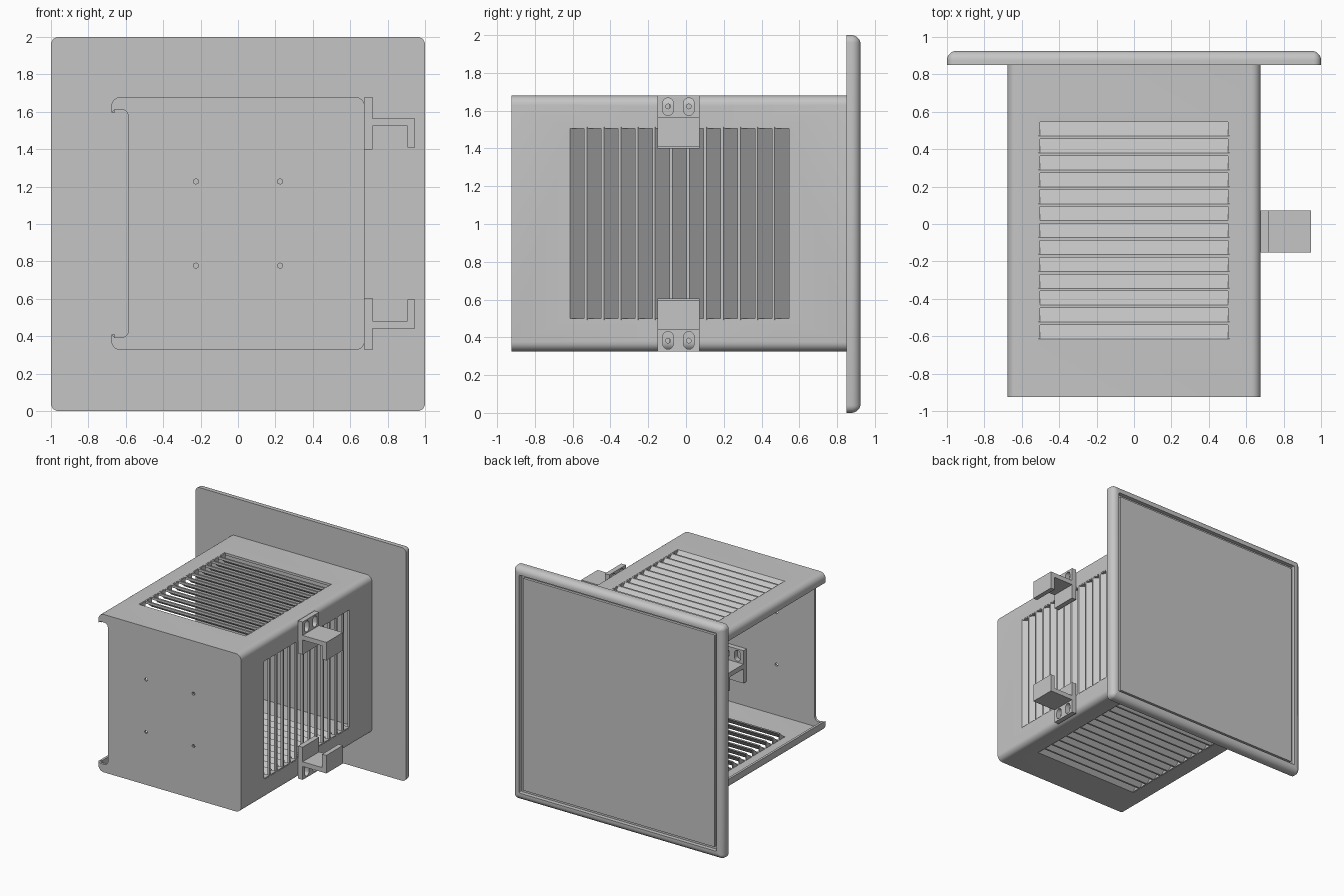
import bpy, bmesh
from math import sin, cos, pi, radians
from mathutils import Matrix

if "Cube" in bpy.data.objects:
    bpy.data.objects.remove(bpy.data.objects["Cube"])

grey = bpy.data.materials.new("light_grey_metal")
grey.use_nodes = True
grey.diffuse_color = (0.56, 0.56, 0.56, 1)
grey.node_tree.nodes["Principled BSDF"].inputs["Base Color"].default_value = (0.56, 0.56, 0.56, 1)

MID = 1.0025      # height of the housing axis
H = 0.677         # half width of the housing
FRONT, BACK = -0.925, 0.85
T = 0.02          # sheet thickness
parts = []


def arc(cx, cy, r, a0, a1, n=6):
    angles = [radians(a0 + (a1 - a0) * i / n) for i in range(n + 1)]
    return [(cx + r * cos(a), cy + r * sin(a)) for a in angles]


def rect(u0, u1, v0, v1):
    return [(u0, v0), (u1, v0), (u1, v1), (u0, v1)]


def place(u, v, w, axis):
    return {"X": (w, u, v), "Y": (u, w, v), "Z": (u, v, w)}[axis]


def add_prism(bm, pts, axis, a, b):
    low = [bm.verts.new(place(u, v, a, axis)) for u, v in pts]
    high = [bm.verts.new(place(u, v, b, axis)) for u, v in pts]
    bm.faces.new(low)
    bm.faces.new(high[::-1])
    for i in range(len(pts)):
        j = (i + 1) % len(pts)
        bm.faces.new((low[i], low[j], high[j], high[i]))


def finish(name, bm, matrix=Matrix()):
    bmesh.ops.recalc_face_normals(bm, faces=bm.faces[:])
    bm.transform(matrix)
    me = bpy.data.meshes.new(name)
    bm.to_mesh(me)
    bm.free()
    me.materials.append(grey)
    ob = bpy.data.objects.new(name, me)
    bpy.context.collection.objects.link(ob)
    parts.append(ob)
    return ob


def cut(ob, bm):
    """Subtract a bmesh from an object and discard the cutter."""
    cutter = finish("cutter", bm)
    parts.remove(cutter)
    cutter.hide_render = True
    mod = ob.modifiers.new("cut", "BOOLEAN")
    mod.object = cutter
    mod.solver = "EXACT"
    bpy.context.view_layer.objects.active = ob
    bpy.ops.object.modifier_apply(modifier=mod.name)
    bpy.data.objects.remove(cutter)


lift = Matrix.Translation((0, 0, MID))
sides = {"top": 0, "side": pi / 2, "bottom": pi}
slots = [-0.615 + 0.0904 * i for i in range(13)]
SLOT, REACH, DEPTH = 0.075, 0.51, 0.07


def outline(inset):
    """Rounded square, open on the left between two short lips."""
    c, r, e = H - 0.05, 0.05 - inset, H - inset
    path = [(-e, 0.593)]
    for cx, cz, a in ((-c, c, 180), (c, c, 90), (c, -c, 0), (-c, -c, -90)):
        path += arc(cx, cz, r, a, a - 90)
    return path + [(-e, -0.593)]


# Housing sheet wrapped round the bottom, side and top
bm = bmesh.new()
add_prism(bm, outline(0) + outline(T)[::-1], "Y", FRONT + T, BACK)
housing = finish("housing_shell", bm, lift)

# Slot openings in three walls and bracket screw holes
bm = bmesh.new()
for angle in sides.values():
    wall = bmesh.new()
    for y in slots:
        add_prism(wall, rect(-REACH, REACH, y, y + SLOT), "Z", H - 0.04, H + 0.02)
    wall.transform(lift @ Matrix.Rotation(angle, 4, "Y"))
    tmp = bpy.data.meshes.new("tmp")
    wall.to_mesh(tmp)
    wall.free()
    bm.from_mesh(tmp)
    bpy.data.meshes.remove(tmp)
for y in (-0.095, 0.015):
    for z in (-0.62, 0.62):
        add_prism(bm, arc(y, MID + z, 0.013, 0, 315, 7), "X", H - 0.05, H + 0.05)
cut(housing, bm)

# Inward sloping louvres with triangular cheeks
for name, angle in sides.items():
    bm = bmesh.new()
    for y in slots:
        blade = [(y, H), (y + SLOT, H - DEPTH), (y + SLOT, H - DEPTH - 0.012), (y, H - 0.012)]
        add_prism(bm, blade, "X", -REACH, REACH)
        cheek = [(y, H - 0.002), (y + SLOT, H - 0.002), (y + SLOT, H - DEPTH)]
        for x in (-REACH, REACH - 0.008):
            add_prism(bm, cheek, "X", x, x + 0.008)
    finish(name + "_louvres", bm, lift @ Matrix.Rotation(angle, 4, "Y"))

# Front panel, notched along its left edge
notch = [(-0.66, -0.608)] + arc(-0.618, -0.578, 0.03, -90, 0)
notch += [(x, -z) for x, z in notch[::-1]]
bm = bmesh.new()
add_prism(bm, outline(0) + notch, "Y", FRONT, FRONT + T)
panel = finish("front_panel", bm, lift)
bm = bmesh.new()
for x in (-0.225, 0.225):
    for z in (-0.225, 0.225):
        add_prism(bm, arc(x, MID + z, 0.014, 0, 315, 7), "Y", FRONT - 0.05, FRONT + 0.05)
cut(panel, bm)

# Back bezel: rounded rim, groove and recessed panel as stacked square rings
rings = [(1, BACK)] + [(0.95 + u, 0.875 + v) for u, v in arc(0, 0, 0.05, 0, 90, 7)]
rings += [(0.935, 0.925), (0.935, 0.89), (0.91, 0.89), (0.91, 0.912)]
bm = bmesh.new()
loops = []
for half, y in rings:
    r = max(0.04 - (1 - half), 0.006)
    c = half - r
    pts = []
    for cx, cz, a in ((c, c, 0), (-c, c, 90), (-c, -c, 180), (c, -c, 270)):
        pts += arc(cx, cz, r, a, a + 90, 5)
    loops.append([bm.verts.new((x, y, z + 1)) for x, z in pts])
bm.faces.new(loops[0])
bm.faces.new(loops[-1][::-1])
for a, b in zip(loops, loops[1:]):
    for i in range(len(a)):
        j = (i + 1) % len(a)
        bm.faces.new((a[i], a[j], b[j], b[i]))
finish("back_bezel", bm)


# Hooked mounting bracket: slotted plate, arm and turned-down end
def bracket(name, matrix):
    bm = bmesh.new()
    profile = [(0, -0.14), (0.043, -0.14), (0.043, -0.015), (0.228, -0.015), (0.228, -0.13),
               (0.268, -0.13), (0.268, 0.025), (0.043, 0.025), (0.043, 0.14), (0, 0.14)]
    add_prism(bm, profile, "Y", -0.112, 0.112)
    ob = finish(name, bm)
    bm = bmesh.new()
    for y in (-0.055, 0.055):
        slot = arc(y, 0.1, 0.028, 0, 180, 8) + arc(y, 0.063, 0.028, 180, 360, 8)
        add_prism(bm, slot, "X", -0.05, 0.1)
    cut(ob, bm)
    ob.data.transform(matrix)


for name, sign, turn in (("upper", 1, 0), ("lower", -1, pi)):
    flip = Matrix.Rotation(turn, 4, "X")
    bracket(name + "_side_bracket", Matrix.Translation((H, -0.04, MID + sign * 0.537)) @ flip)
    inner = Matrix.Translation((0.17, FRONT + T, MID - sign * 0.305))
    bracket(name + "_inner_bracket", inner @ Matrix.Rotation(pi / 2, 4, "Z") @ flip)

# Smooth the bends, keep the folds sharp
for ob in bpy.context.view_layer.objects:
    ob.select_set(ob in parts)
bpy.context.view_layer.objects.active = housing
bpy.ops.object.shade_smooth_by_angle(angle=radians(30))
